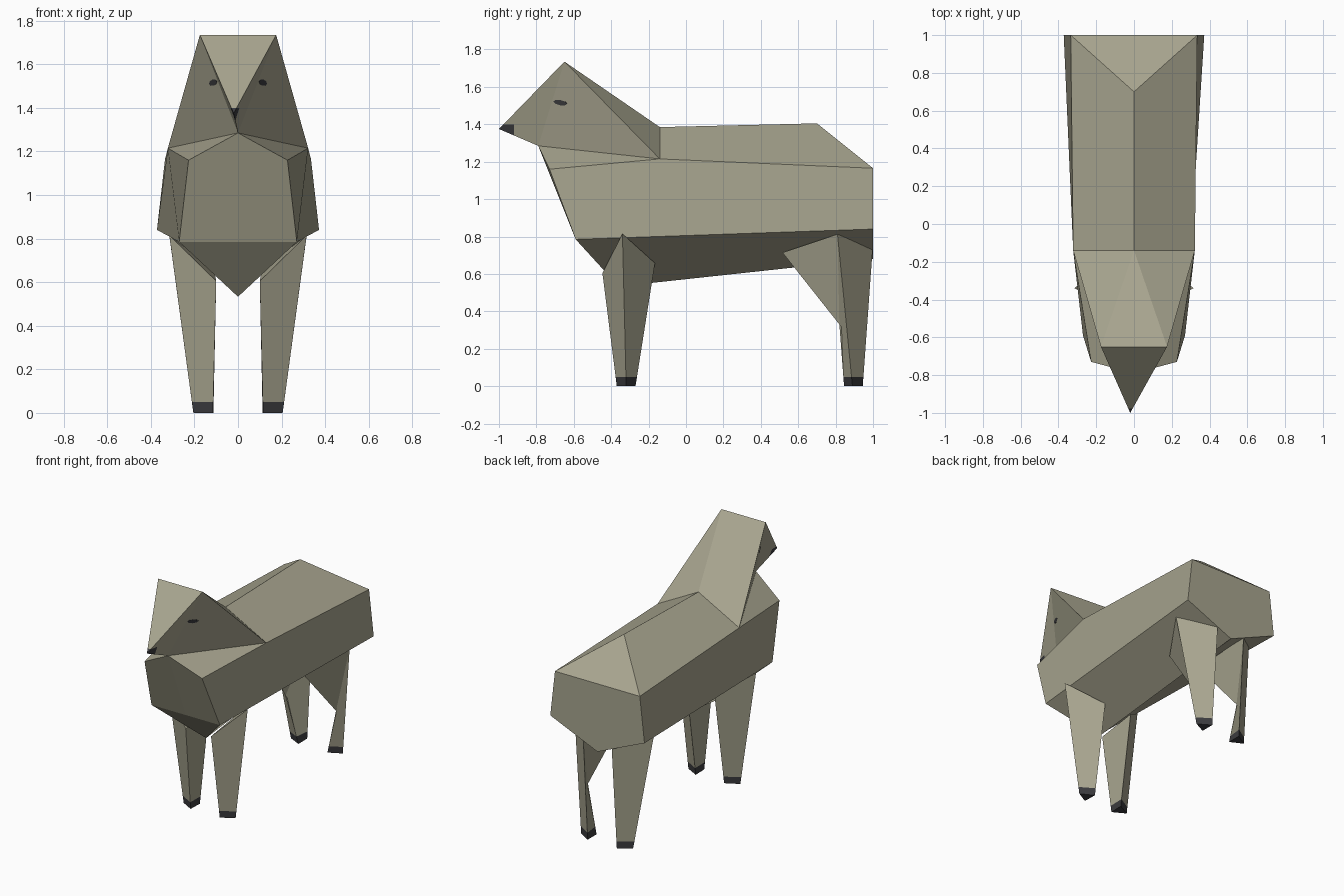
import bpy, bmesh, math
from mathutils import Vector

if "Cube" in bpy.data.objects:
    bpy.data.objects.remove(bpy.data.objects["Cube"])


def material(name, rgb):
    m = bpy.data.materials.new(name)
    m.diffuse_color = (*rgb, 1)
    m.use_nodes = True
    m.node_tree.nodes["Principled BSDF"].inputs["Base Color"].default_value = m.diffuse_color
    return m


WOOL = material("grey beige", (0.39, 0.375, 0.275))
DARK = material("charcoal", (0.045, 0.045, 0.05))


def finish(name, bm):
    bmesh.ops.recalc_face_normals(bm, faces=bm.faces)
    me = bpy.data.meshes.new(name)
    bm.to_mesh(me)
    bm.free()
    me.materials.append(WOOL)
    me.materials.append(DARK)
    ob = bpy.data.objects.new(name, me)
    bpy.context.collection.objects.link(ob)
    return ob


def add_faces(bm, points, faces, sx=1):
    vs = {k: bm.verts.new((p[0] * sx, p[1], p[2])) for k, p in points.items()}
    for f in faces:
        bm.faces.new([vs[k] for k in f])


def cut(bm, co, no, rule=lambda f: True):
    fs = [f for f in bm.faces if rule(f)]
    geom = fs + list({e for f in fs for e in f.edges}) + list({v for f in fs for v in f.verts})
    bmesh.ops.bisect_plane(bm, geom=geom, plane_co=co, plane_no=no)


# Body and head: half of a closed faceted shell, mirrored
P = {
    "a": (.175, -.65, 1.735), "m": (0, -.65, 1.735),    # crown
    "t": (0, -1, 1.375), "c": (0, -.79, 1.285),         # snout, chin
    "n": (0, -.14, 1.385), "b": (.322, -.14, 1.215),    # nape, neck base
    "r": (0, .70, 1.405), "u": (.335, 1, 1.165), "v": (0, 1, 1.165),  # rump
    "h": (.372, 1, .84), "k": (0, 1, .68),              # back
    "s": (.227, -.73, 1.16), "e": (.27, -.59, .785),    # chest
    "d": (0, -.59, .785), "f": (0, -.36, .533),         # breast, keel
}
FACES = ["amt", "atc", "acb", "abn", "anm", "nbur", "ruv", "uhkv",
         "cbs", "sbuhe", "sedc", "efd", "ehkf"]
bm = bmesh.new()
for sx in (1, -1):
    add_faces(bm, P, FACES, sx)
bmesh.ops.remove_doubles(bm, verts=bm.verts, dist=1e-4)
min(bm.verts, key=lambda v: v.co.y).co.x = -.02         # snout sits slightly off centre

# Dark nose cut into the snout tip
cut(bm, (0, -.92, 0), (0, 1, 0), lambda f: min(v.co.y for v in f.verts) < -.95)
cut(bm, (0, 0, 1.4), (0, 0, 1), lambda f: f.calc_center_median().y < -.92)
for f in bm.faces:
    c = f.calc_center_median()
    f.material_index = int(c.y < -.92 and c.z < 1.4)
finish("body_and_head", bm)

# Legs: three-sided tapering posts, outer edge o, front inner edge i, rear inner edge j
FRONT = {"o": (.315, -.34, .815), "i": (.10, -.447, .605), "j": (.11, -.166, .658),
         "O": (.205, -.32, 0), "I": (.115, -.37, 0), "J": (.112, -.27, 0)}
REAR = {"o": (.315, .81, .812), "i": (.125, .516, .714), "j": (.112, .998, .735),
        "q": (.20, .82, .33),
        "O": (.205, .89, 0), "I": (.115, .845, 0), "J": (.115, .945, 0)}
FRONT_F = ["oiIO", "ojJO", "ijJI", "oij", "OIJ"]
REAR_F = ["oiq", "oqIO", "ojJO", "ijq", "qjJI", "oij", "OIJ"]
for label, pts, faces in (("front_leg", FRONT, FRONT_F), ("rear_leg", REAR, REAR_F)):
    for side, sx in (("right", 1), ("left", -1)):
        bm = bmesh.new()
        add_faces(bm, pts, faces, sx)
        cut(bm, (0, 0, .05), (0, 0, 1))
        for f in bm.faces:                               # dark hooves
            f.material_index = int(f.calc_center_median().z < .05)
        finish(f"{label}_{side}", bm)

# Eyes: thin plates lying on the cheek planes
A, C, B = (Vector(P[k]) for k in "acb")
N = (C - A).cross(B - A).normalized()
if N.x < 0:
    N = -N
for side, sx in (("right", 1), ("left", -1)):
    bm = bmesh.new()
    ring = []
    for i in range(8):
        t = 2 * math.pi * i / 8
        y = -.672 + .037 * math.cos(t)
        z = 1.516 + .014 * math.sin(t) - .006 * math.cos(t)
        x = A.x - (N.y * (y - A.y) + N.z * (z - A.z)) / N.x
        ring.append(Vector((x, y, z)))
    rings = []
    for off in (-.002, .0015):
        rings.append([bm.verts.new(((p + N * off).x * sx, (p + N * off).y, (p + N * off).z)) for p in ring])
    for r in rings:
        bm.faces.new(r)
    for i in range(8):
        j = (i + 1) % 8
        bm.faces.new((rings[0][i], rings[0][j], rings[1][j], rings[1][i]))
    for f in bm.faces:
        f.material_index = 1
    finish(f"eye_{side}", bm)
